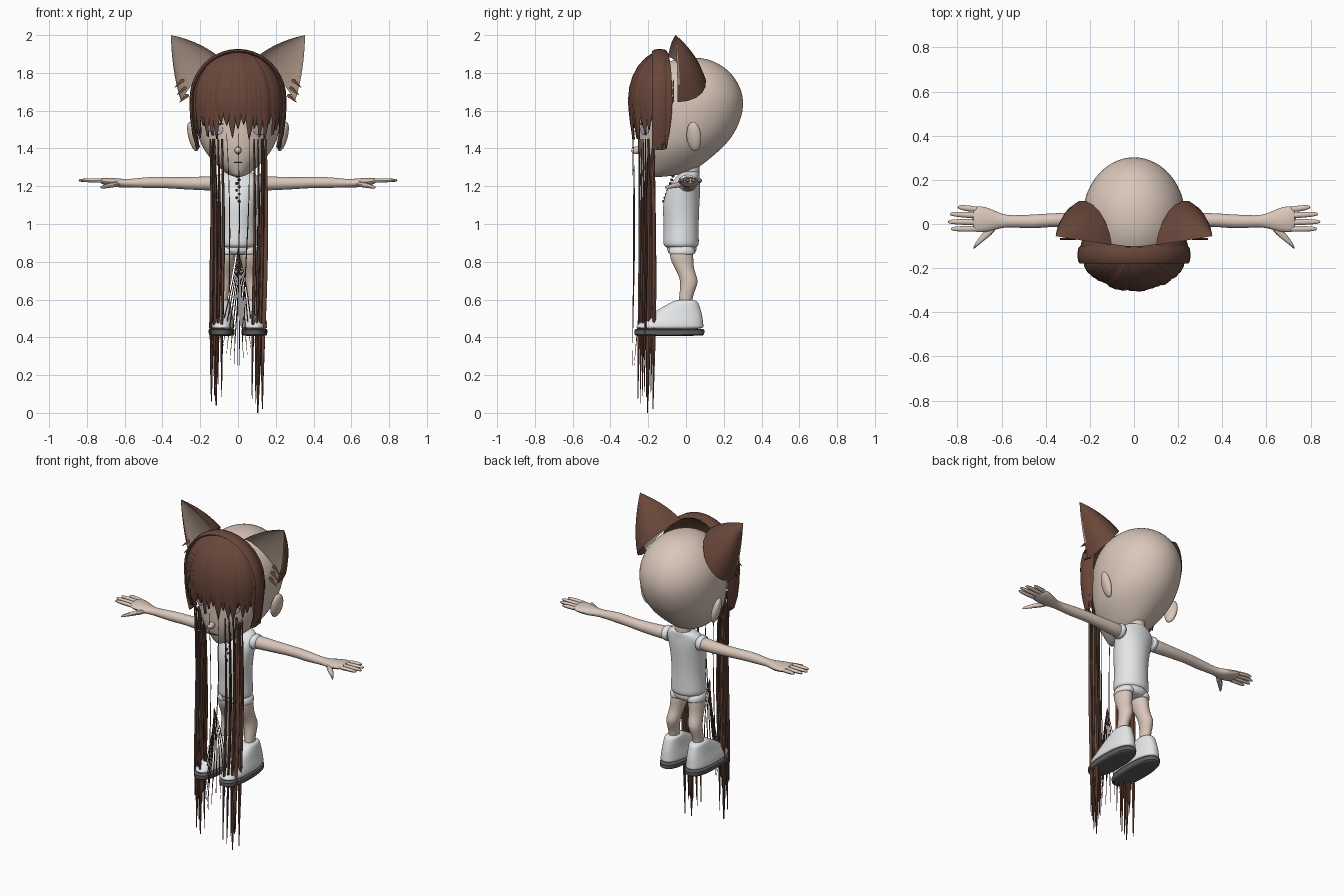
import bpy, bmesh, math, random
from mathutils import Vector as V, Matrix

random.seed(4)
if "Cube" in bpy.data.objects:
    bpy.data.objects.remove(bpy.data.objects["Cube"])


def material(name, rgb):
    m = bpy.data.materials.new(name)
    m.use_nodes = True
    m.diffuse_color = (*rgb, 1)
    m.node_tree.nodes["Principled BSDF"].inputs["Base Color"].default_value = (*rgb, 1)
    return m


SKIN = material("skin", (.70, .57, .49))
HAIR = material("brown hair", (.14, .062, .042))
INNER = material("ear lining", (.42, .31, .25))
WHITE = material("white cloth", (.80, .81, .82))
SOLE = material("grey sole", (.11, .11, .11))
DARK = material("dark trim", (.05, .04, .04))
IRIS = material("eye grey", (.45, .47, .52))


def finish(name, bm, mat, subsurf=0):
    bmesh.ops.recalc_face_normals(bm, faces=bm.faces)
    me = bpy.data.meshes.new(name)
    bm.to_mesh(me)
    bm.free()
    ob = bpy.data.objects.new(name, me)
    bpy.context.collection.objects.link(ob)
    me.materials.append(mat)
    bpy.ops.object.select_all(action='DESELECT')
    ob.select_set(True)
    bpy.context.view_layer.objects.active = ob
    bpy.ops.object.shade_smooth_by_angle(angle=math.radians(45))
    if subsurf:
        mod = ob.modifiers.new("smooth", 'SUBSURF')
        mod.levels = mod.render_levels = subsurf
    return ob


def tube(bm, rings, n=12, p=1.0):
    """Skin a row of oval rings, each given as centre and two half axes."""
    def sp(a):
        return math.copysign(abs(a) ** p, a)
    rows = []
    for c, u, v in rings:
        ang = [2 * math.pi * i / n for i in range(n)]
        rows.append([bm.verts.new(c + u * sp(math.cos(a)) + v * sp(math.sin(a))) for a in ang])
    for r, s in zip(rows, rows[1:]):
        for i in range(n):
            j = (i + 1) % n
            bm.faces.new((r[i], r[j], s[j], s[i]))
    bm.faces.new(rows[0])
    bm.faces.new(rows[-1])


def upright(name, secs, mat, side=1, sub=2, n=14, p=1.0):
    """Sections of z, x, y, half width, half depth."""
    bm = bmesh.new()
    tube(bm, [(V((x * side, y, z)), V((rx, 0, 0)), V((0, ry, 0))) for z, x, y, rx, ry in secs], n, p)
    return finish(name, bm, mat, sub)


def ball(name, loc, radii, mat, rot=(0, 0, 0)):
    bm = bmesh.new()
    bmesh.ops.create_uvsphere(bm, u_segments=20, v_segments=12, radius=1)
    ob = finish(name, bm, mat)
    ob.location, ob.scale, ob.rotation_euler = loc, radii, rot
    return ob


# Head: sections of z, front y, back y, half width
head = [(1.248, -.20, -.12, .02), (1.27, -.215, .03, .07), (1.33, -.24, .11, .135),
        (1.40, -.255, .195, .19), (1.48, -.255, .265, .222), (1.60, -.262, .312, .24),
        (1.70, -.24, .305, .235), (1.79, -.19, .255, .19), (1.85, -.12, .18, .125), (1.882, -.03, .09, .05)]
upright("head", [(z, 0, (a + b) / 2, w, (b - a) / 2) for z, a, b, w in head], SKIN, n=20)
ball("nose", (0, -.262, 1.39), (.018, .028, .02), SKIN)
upright("neck", [(1.18, 0, .01, .055, .05), (1.25, 0, .025, .048, .045), (1.34, 0, .03, .05, .05)], SKIN)
ball("mouth", (0, -.238, 1.325), (.025, .004, .003), DARK)

# Torso clothing
upright("top", [(.868, 0, -.025, .104, .094), (.90, 0, -.027, .107, .097), (1.0, 0, -.025, .097, .093),
                (1.10, 0, -.028, .105, .10), (1.18, 0, -.014, .115, .092), (1.235, 0, .004, .128, .07),
                (1.265, 0, .018, .095, .055), (1.28, 0, .025, .06, .048)], WHITE, n=18)
upright("shorts", [(.835, 0, -.022, .07, .06), (.85, 0, -.022, .10, .08), (.91, 0, -.022, .10, .088)], WHITE)
bm = bmesh.new()
for k in range(8):
    bmesh.ops.create_uvsphere(bm, u_segments=8, v_segments=6, radius=.008,
                              matrix=Matrix.Translation((.006 * (-1) ** k, -.118 + .007 * k, 1.12 + .019 * k)))
finish("chain", bm, DARK)

for s, tag in ((1, "left"), (-1, "right")):
    # Face details
    turn = (0, 0, s * math.radians(32))
    ball(tag + "_ear", (s * .238, .042, 1.463), (.024, .04, .08), SKIN, (0, s * .25, s * -.3))
    ball(tag + "_eye", (s * .115, -.218, 1.5), (.042, .0045, .03), IRIS, turn)
    ball(tag + "_lash", (s * .115, -.22, 1.53), (.045, .0045, .006), DARK, turn)
    ball(tag + "_brow", (s * .11, -.228, 1.605), (.042, .0045, .007), HAIR, turn)

    # Legs, shorts cuffs and shoes
    upright(tag + "_leg", [(.88, .056, -.025, .05, .065), (.81, .06, -.024, .046, .064), (.75, .067, -.003, .04, .047),
                           (.70, .074, .02, .041, .05), (.65, .08, .008, .034, .041), (.60, .083, -.004, .029, .036),
                           (.55, .083, 0, .03, .035)], SKIN, s)
    upright(tag + "_cuff", [(.835, .056, -.022, .05, .068), (.845, .056, -.022, .054, .072),
                            (.89, .052, -.022, .052, .07)], WHITE, s)
    upright(tag + "_sole", [(.408, .087, -.088, .064, .18), (.41, .087, -.088, .068, .186),
                            (.443, .087, -.088, .07, .188), (.445, .087, -.088, .066, .184)], SOLE, s, 1, 24, .8)
    upright(tag + "_shoe", [(.44, .087, -.088, .067, .184), (.46, .087, -.086, .07, .182), (.485, .087, -.073, .066, .165),
                            (.515, .086, -.053, .058, .142), (.55, .085, -.034, .052, .112),
                            (.58, .084, -.01, .046, .078), (.60, .083, 0, .04, .055)], WHITE, s, 2, 18, .85)

    # Arm and hand: sections of x, y, z, half depth, half height
    def limb(bm, secs, n=10):
        tube(bm, [(V((s * x, y, z)), V((0, ry, 0)), V((0, 0, rz))) for x, y, z, ry, rz in secs], n)
    bm = bmesh.new()
    limb(bm, [(.08, .01, 1.215, .045, .045), (.16, .015, 1.215, .04, .038), (.28, .02, 1.215, .034, .034),
              (.38, .018, 1.22, .031, .03), (.46, .01, 1.22, .034, .032), (.55, .012, 1.217, .027, .024),
              (.60, .014, 1.216, .031, .022), (.65, .018, 1.218, .055, .026), (.70, .022, 1.226, .064, .021),
              (.735, .022, 1.229, .058, .014)], 12)
    for y, tip, end in ((.066, .80, .076), (.038, .835, .045), (.008, .845, .01), (-.022, .83, -.022)):
        limb(bm, [(.70, y, 1.228, .015, .013), (.76, (y + end) / 2, 1.231, .015, .012),
                  (tip - .015, end, 1.231, .012, .01), (tip, end, 1.231, .005, .005)], 8)
    limb(bm, [(.62, -.005, 1.215, .025, .017), (.67, -.045, 1.207, .026, .016),
              (.71, -.085, 1.198, .016, .012), (.73, -.112, 1.193, .006, .006)], 8)
    finish(tag + "_arm", bm, SKIN, 1)
    bm = bmesh.new()
    limb(bm, [(.09, .008, 1.215, .06, .052), (.125, .01, 1.218, .055, .047), (.14, .012, 1.218, .045, .042)])
    finish(tag + "_armhole", bm, WHITE, 1)

    # Cat ear: curved back sheet and shallow lining meeting along the front rim
    def ear_sheet(name, depth, mat):
        bm = bmesh.new()
        mid, rim = V((s * .20, -.07, 1.765)), V((s * -.10, -.025, .12))
        tip = V((s * .355, -.055, 2.0))
        rows = []
        for i in range(8):
            t = i / 7
            w = (1 - t) * (1 + .45 * t)
            rows.append([bm.verts.new(mid.lerp(tip, t) + w * (rim * math.cos(a) + V((s * .02, depth, 0)) * math.sin(a)))
                         for a in (math.pi * k / 10 for k in range(11))])
        for r, q in zip(rows, rows[1:]):
            for k in range(10):
                bm.faces.new((r[k], r[k + 1], q[k + 1], q[k]))
        bmesh.ops.remove_doubles(bm, verts=bm.verts, dist=.0005)
        return finish(name, bm, mat)
    ear_sheet(tag + "_cat_ear_back", .175, HAIR)
    ear_sheet(tag + "_cat_ear_lining", .06, INNER)
    bm = bmesh.new()
    for k in range(3):
        root = V((s * (.27 + .012 * k), -.065, 1.68 + .04 * k))
        tube(bm, [(root + V((s * .02 * j, -.003, -.018 * j)), V((.012 - .0055 * j, 0, 0)), V((0, .005, .01 - .004 * j)))
                  for j in range(3)], 6)
    finish(tag + "_cat_ear_tuft", bm, HAIR)

# Fringe: tapering locks that fall over a dome from one crown point
bm = bmesh.new()
COUNT = 25
for k in range(COUNT):
    f = 2 * k / (COUNT - 1) - 1
    a = f * math.radians(92)
    out, tan = V((math.sin(a), -math.cos(a), 0)), V((math.cos(a), math.sin(a), 0))
    end = 1.40 if abs(f) > .75 else 1.47 + random.uniform(-.03, .07)
    lift = random.uniform(-.006, .006)
    rings = []
    for i in range(12):
        if i < 7:
            phi = math.radians(4 + 86 * i / 6)
            r, z = math.sin(phi), 1.66 + .255 * math.cos(phi)
            w = .006 + .025 * r
        else:
            t = (i - 6) / 5
            r, z = 1 - .07 * t * t, 1.66 + (end - 1.66) * t
            w = .031 * (1 - t ** 1.6) + .002
        c = V((out.x * (.238 + lift) * r, -.11 + out.y * (.185 + lift) * r, z))
        rings.append((c, tan * w, out * .008 * (.5 + r / 2) + V((0, 0, .008 * (1 - r)))))
    tube(bm, rings, 6)
finish("fringe", bm, HAIR)

# Band of hair arching over the head behind the fringe
bm = bmesh.new()
arch = [V((-.21, -.14, 1.40)), V((-.232, -.14, 1.48)), V((-.243, -.14, 1.57))]
arch += [V((-.245 * math.cos(t), -.14, 1.66 + .255 * math.sin(t))) for t in (math.pi * i / 20 for i in range(21))]
arch += [V((-p.x, p.y, p.z)) for p in reversed(arch[:3])]
for i, p in enumerate(arch):
    arch[i] = (p, V((0, .04, 0)), (p - V((0, -.14, 1.62))).normalized() * .012)
tube(bm, arch, 8)
finish("hair_band", bm, HAIR)


def lock(bm, a, b, w, d, sway=.006):
    rings = []
    for i in range(9):
        t = i / 8
        wide = (.45 + .55 * min(1, t * 2)) * (1 - .8 * max(0, t - .7) / .3)
        c = a.lerp(b, t) + V((sway * math.sin(5 * t), sway * math.sin(4 * t), 0))
        rings.append((c, V((w * wide, 0, 0)), V((0, d * wide, 0))))
    tube(bm, rings, 6)


# Long locks hanging in front of the body
for s, tag, low in ((1, "left", 0), (-1, "right", .04)):
    bm = bmesh.new()
    lock(bm, V((s * .13, -.2, 1.45)), V((s * .11, -.2, low)), .018, .014)
    lock(bm, V((s * .135, -.175, 1.42)), V((s * .135, -.17, low + .02)), .013, .012)
    for k in range(8):
        x, y = .085 + .062 * (k % 4) / 3, -.25 + .08 * k / 7
        lock(bm, V((s * x, y, 1.45)), V((s * (x * .9 + .004), y, random.uniform(.04, .25) + low)),
             random.uniform(.007, .012), random.uniform(.006, .01))
    finish(tag + "_long_locks", bm, HAIR)

# Loose fine hairs in the middle
bm = bmesh.new()
lock(bm, V((0, -.285, 1.48)), V((.004, -.28, .25)), .003, .003)
for s in (1, -1):
    lock(bm, V((s * .06, -.28, 1.48)), V((s * .035, -.275, .45)), .003, .003)
    for k in range(5):
        lock(bm, V((0, -.235, .87)), V((s * (.015 + .02 * k), -.27 + .018 * k, .25 + .03 * k)), .003, .003)
finish("fine_hairs", bm, HAIR)
